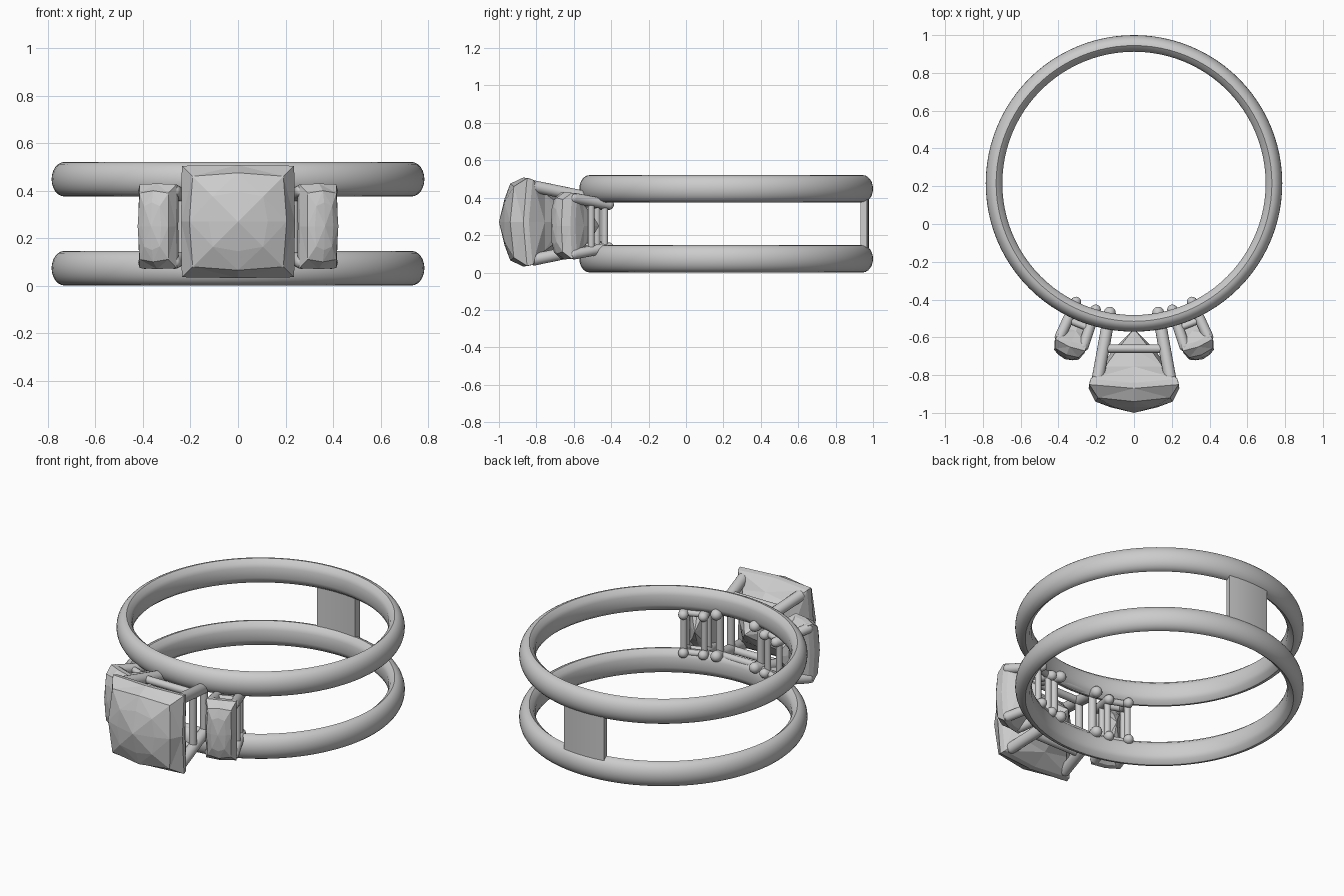
import bpy, bmesh, math
from mathutils import Vector, Matrix

if "Cube" in bpy.data.objects:
    bpy.data.objects.remove(bpy.data.objects["Cube"])

CY = 0.215  # ring centre in y


def finish(name, bm, smooth=None, mat=None):
    bmesh.ops.recalc_face_normals(bm, faces=bm.faces[:])
    me = bpy.data.meshes.new(name)
    bm.to_mesh(me)
    bm.free()
    ob = bpy.data.objects.new(name, me)
    bpy.context.collection.objects.link(ob)
    if mat:
        me.transform(mat)
    if smooth:
        bpy.ops.object.select_all(action='DESELECT')
        ob.select_set(True)
        bpy.context.view_layer.objects.active = ob
        bpy.ops.object.shade_smooth_by_angle(angle=math.radians(smooth))
    return ob


def band(name, zc, n=96):
    """D-shaped profile lathed around the finger axis"""
    prof = [(0.73 + 0.055 * math.cos(a) , 0.073 * math.sin(a))
            for a in [math.radians(-90 + 15 * k) for k in range(13)]]
    prof += [(0.706, 0.053), (0.697, 0.03), (0.697, -0.03), (0.706, -0.053)]
    bm = bmesh.new()
    rings = []
    for i in range(n):
        a = 2 * math.pi * i / n
        rings.append([bm.verts.new((r * math.cos(a), CY + r * math.sin(a), zc + z)) for r, z in prof])
    m = len(prof)
    for i in range(n):
        p, q = rings[i], rings[(i + 1) % n]
        for j in range(m):
            k = (j + 1) % m
            bm.faces.new((p[j], q[j], q[k], p[k]))
    finish(name, bm, 30)


def stone(name, mat, zc, layers, front, back):
    """Faceted cushion cut: layers of (depth, half width, half height, corner scale, corner setback)"""
    bm = bmesh.new()
    dirs = [(1, 0), (1, 1), (0, 1), (-1, 1), (-1, 0), (-1, -1), (0, -1), (1, -1)]
    rings = []
    for r, w, h, c, s in layers:
        ring = []
        for x, z in dirs:
            corner = x != 0 and z != 0
            f = c if corner else 1
            ring.append(bm.verts.new((x * w * f, -(r - (s if corner else 0)), zc + z * h * f)))
        rings.append(ring)
    tip, culet = bm.verts.new((0, -front, zc)), bm.verts.new((0, -back, zc))
    for j in range(8):
        k = (j + 1) % 8
        bm.faces.new((tip, rings[0][j], rings[0][k]))
        bm.faces.new((culet, rings[-1][k], rings[-1][j]))
        for p, q in zip(rings, rings[1:]):
            if j % 2:
                bm.faces.new((p[j], q[j], q[k]))
                bm.faces.new((p[j], q[k], p[k]))
            else:
                bm.faces.new((p[j], q[j], p[k]))
                bm.faces.new((q[j], q[k], p[k]))
    finish(name, bm, None, mat)


def rod(bm, a, b, rad, caps=True):
    a, b = Vector(a), Vector(b)
    d = b - a
    rot = d.to_track_quat('Z', 'Y').to_matrix().to_4x4()
    bmesh.ops.create_cone(bm, cap_ends=not caps, segments=16, radius1=rad, radius2=rad,
                          depth=d.length, matrix=Matrix.Translation((a + b) / 2) @ rot)
    if caps:
        for p in (a, b):
            bmesh.ops.create_uvsphere(bm, u_segments=16, v_segments=8, radius=rad,
                                      matrix=Matrix.Translation(p) @ rot)


def setting(name, mat, zc, tip, base, rad, frames, bar):
    """Four prongs from base (half x, r, half z) to tip, tied by rectangular frames"""
    bm = bmesh.new()
    signs = [(1, 1), (-1, 1), (-1, -1), (1, -1)]

    def at(p, s):
        return (p[0] * s[0], -p[1], zc + p[2] * s[1])
    for s in signs:
        rod(bm, at(base, s), at(tip, s), rad)
    for r in frames:
        p = Vector(base).lerp(Vector(tip), (r - base[1]) / (tip[1] - base[1]))
        for i in range(4):
            rod(bm, at(p, signs[i]), at(p, signs[(i + 1) % 4]), bar, False)
    finish(name, bm, 40, mat)


# two parallel bands
band("lower_band", 0.0735)
band("upper_band", 0.448)

# curved bridge plate at the back
bm = bmesh.new()
cols = []
for i in range(9):
    a = math.radians(80 + 2.5 * i)
    cols.append([bm.verts.new((r * math.cos(a), CY + r * math.sin(a), z))
                 for r, z in ((0.728, 0.1), (0.763, 0.1), (0.763, 0.42), (0.728, 0.42))])
for p, q in zip(cols, cols[1:]):
    for j in range(4):
        k = (j + 1) % 4
        bm.faces.new((p[j], q[j], q[k], p[k]))
bm.faces.new(cols[0])
bm.faces.new(cols[-1])
finish("back_bridge", bm, 30)

# centre stone and its prongs
mid = Matrix.Translation((0, CY, 0))
stone("centre_stone", mid, 0.27, [
    (1.185, 0.125, 0.125, 0.85, 0.0),
    (1.155, 0.205, 0.205, 0.93, 0.02),
    (1.085, 0.24, 0.238, 0.985, 0.02),
    (1.055, 0.236, 0.234, 0.975, 0.02),
    (0.97, 0.18, 0.18, 0.85, 0.0),
    (0.875, 0.105, 0.105, 0.8, 0.0)], 1.215, 0.77)
setting("centre_setting", mid, 0.265, (0.19, 1.025, 0.195), (0.128, 0.685, 0.125),
        0.032, (0.73, 0.875), 0.022)

# side stones, turned to follow the band
for side, sgn in (("right", 1), ("left", -1)):
    m = mid @ Matrix.Rotation(sgn * math.radians(21.5), 4, 'Z')
    stone(side + "_stone", m, 0.25, [
        (0.99, 0.042, 0.1, 0.85, 0.0),
        (0.975, 0.07, 0.15, 0.93, 0.01),
        (0.93, 0.086, 0.18, 0.98, 0.01),
        (0.90, 0.084, 0.177, 0.97, 0.01),
        (0.84, 0.06, 0.13, 0.87, 0.0),
        (0.78, 0.03, 0.075, 0.8, 0.0)], 1.0, 0.73)
    setting(side + "_setting", m, 0.248, (0.067, 0.9, 0.15), (0.056, 0.697, 0.115),
            0.028, (0.72, 0.8), 0.018)
